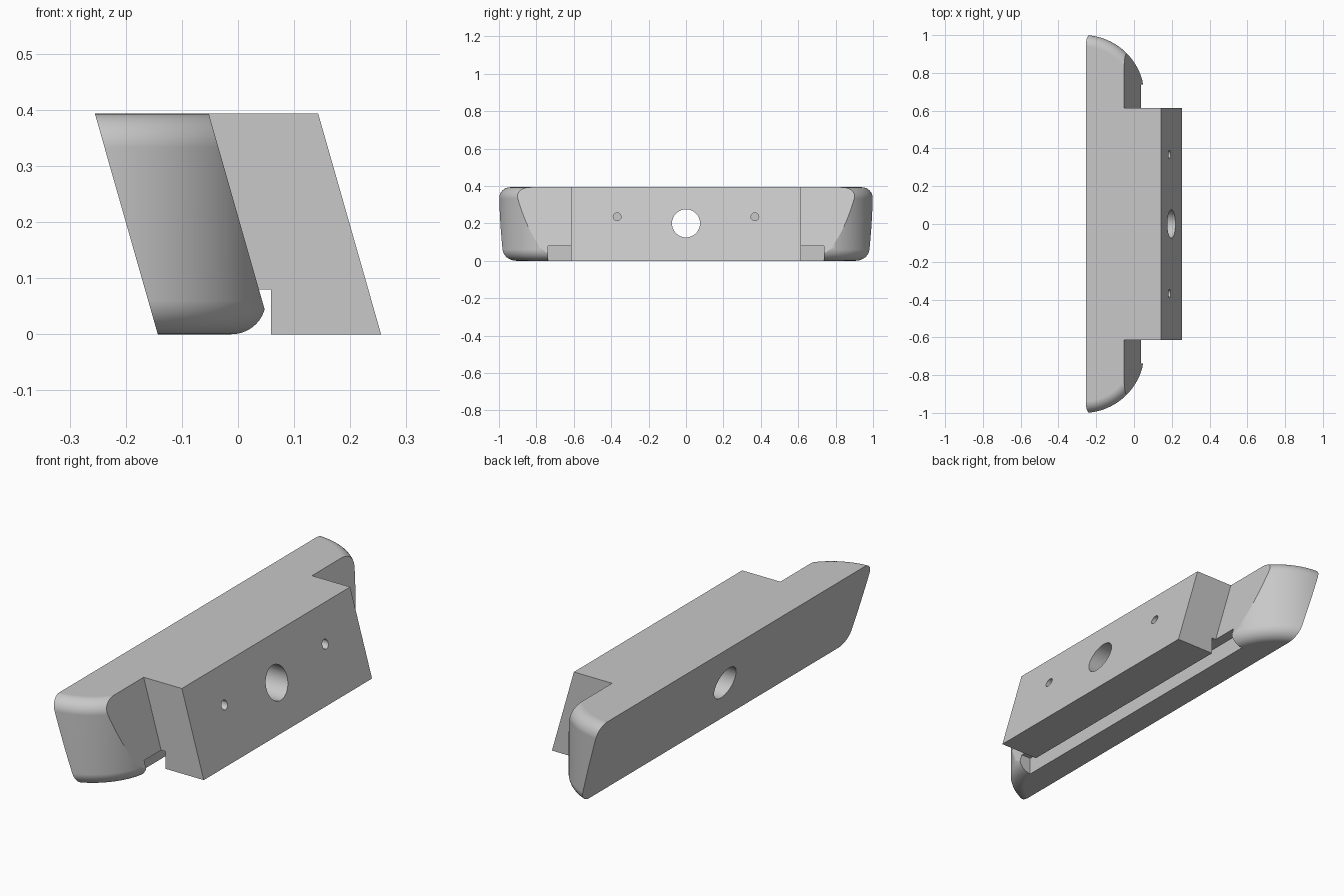
import bpy, bmesh, math
from mathutils import Vector

if "Cube" in bpy.data.objects:
    bpy.data.objects.remove(bpy.data.objects["Cube"])

H = 0.393                      # overall height
LEAN = -0.112                  # x shift of the slanted faces from bottom to top
grey = bpy.data.materials.new("grey")
grey.diffuse_color = (0.58, 0.58, 0.58, 1)
grey.use_nodes = True
grey.node_tree.nodes["Principled BSDF"].inputs["Base Color"].default_value = grey.diffuse_color


def make_object(name, bm):
    bmesh.ops.recalc_face_normals(bm, faces=bm.faces)
    me = bpy.data.meshes.new(name)
    bm.to_mesh(me)
    bm.free()
    me.materials.append(grey)
    ob = bpy.data.objects.new(name, me)
    bpy.context.collection.objects.link(ob)
    return ob


def prism(name, profile, y0, y1):
    """Extrude an x-z profile along y."""
    bm = bmesh.new()
    a = [bm.verts.new((x, y0, z)) for x, z in profile]
    b = [bm.verts.new((x, y1, z)) for x, z in profile]
    bm.faces.new(a)
    bm.faces.new(b[::-1])
    n = len(a)
    for i in range(n):
        bm.faces.new((a[i], a[(i + 1) % n], b[(i + 1) % n], b[i]))
    return make_object(name, bm)


def bore(name, y, z, radius, x0, x1, sides):
    """Round cutter along x."""
    pts = [(y + radius * math.cos(2 * math.pi * i / sides),
            z + radius * math.sin(2 * math.pi * i / sides)) for i in range(sides)]
    bm = bmesh.new()
    a = [bm.verts.new((x0, p, q)) for p, q in pts]
    b = [bm.verts.new((x1, p, q)) for p, q in pts]
    bm.faces.new(a)
    bm.faces.new(b[::-1])
    for i in range(sides):
        j = (i + 1) % sides
        bm.faces.new((a[i], a[j], b[j], b[i]))
    return make_object(name, bm)


def boolean(target, tool, operation):
    m = target.modifiers.new(tool.name, 'BOOLEAN')
    m.operation, m.solver, m.object = operation, 'EXACT', tool
    bpy.context.view_layer.objects.active = target
    bpy.ops.object.modifier_apply(modifier=m.name)
    bpy.data.objects.remove(tool)


# Rear bar: upright rounded outline stacked in z, with rounded top and bottom rims
CX, CY, R, FIL, STEPS, ARC = -0.27, 0.674, 0.326, 0.06, 10, 32
levels = []
for i in range(STEPS + 1):
    t = math.pi / 2 * i / STEPS
    levels.append((FIL * (1 - math.sin(t)), FIL * (1 - math.cos(t))))
levels += [(inset, H - z) for inset, z in reversed(levels)]

bm = bmesh.new()
rings = []
for inset, z in levels:
    r = R - inset
    arc = [(CX + r * math.sin(math.pi / 2 * i / ARC),
            CY + r * math.cos(math.pi / 2 * i / ARC)) for i in range(ARC + 1)]
    half = [(-0.4, CY + r)] + arc
    outline = half + [(x, -y) for x, y in reversed(half)]
    rings.append([bm.verts.new((x, y, z)) for x, y in outline])
for lo, hi in zip(rings, rings[1:]):
    for i in range(len(lo)):
        j = (i + 1) % len(lo)
        bm.faces.new((lo[i], lo[j], hi[j], hi[i]))
bm.faces.new(rings[0])
bm.faces.new(rings[-1])
# Slanted back and step faces
for x0, side in ((-0.143, -1), (0.060, 1)):
    cut = bmesh.ops.bisect_plane(
        bm, geom=bm.verts[:] + bm.edges[:] + bm.faces[:], dist=1e-6,
        plane_co=(x0, 0, 0), plane_no=Vector((H, 0, -LEAN)) * side, clear_outer=True)
    rim = [e for e in bm.edges if e.is_boundary]
    bmesh.ops.holes_fill(bm, edges=rim, sides=0)
body = make_object("sloped_block", bm)

# Front block, overlapping into the rear bar
front = prism("front_block", [(-0.06, 0), (0.255, 0), (0.255 + LEAN, H), (-0.06 + LEAN, H)],
              -0.614, 0.614)
boolean(body, front, 'UNION')

# Groove along the underside
groove = prism("groove", [(-0.012, -0.1), (0.059, -0.1), (0.059, 0.08), (-0.012, 0.08)],
               -0.738, 0.738)
boolean(body, groove, 'DIFFERENCE')

# Central through hole and two blind screw holes
boolean(body, bore("centre_hole", 0, 0.2, 0.075, -0.5, 0.5, 48), 'DIFFERENCE')
for y in (-0.368, 0.368):
    boolean(body, bore("screw_hole", y, 0.235, 0.021, 0.03, 0.5, 24), 'DIFFERENCE')

# Smooth the rounded ends, keep the cut edges crisp
bpy.ops.object.select_all(action='DESELECT')
body.select_set(True)
bpy.context.view_layer.objects.active = body
bpy.ops.object.shade_smooth_by_angle(angle=math.radians(25))
wn = body.modifiers.new("weighted_normals", 'WEIGHTED_NORMAL')
wn.keep_sharp = True
